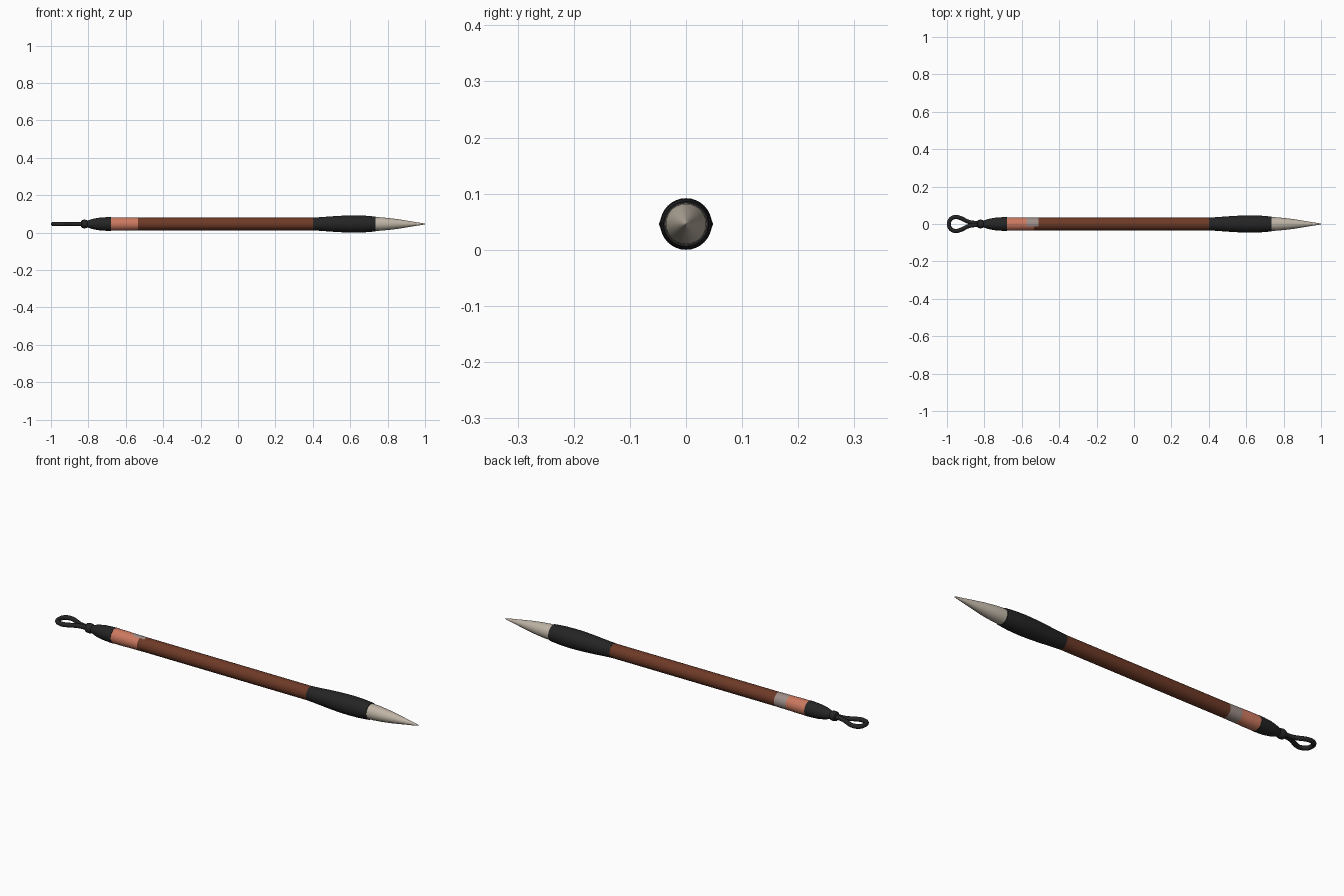
import bpy, bmesh, math

if "Cube" in bpy.data.objects:
    bpy.data.objects.remove(bpy.data.objects["Cube"])

Z = 0.046      # height of the brush axis
SIDES = 32


def material(name, rgb):
    m = bpy.data.materials.new(name)
    m.diffuse_color = (*rgb, 1)
    m.use_nodes = True
    m.node_tree.nodes["Principled BSDF"].inputs["Base Color"].default_value = m.diffuse_color
    return m


BLACK = material("black", (0.018, 0.018, 0.018))
WOOD = material("red brown wood", (0.155, 0.042, 0.02))
COPPER = material("copper", (0.60, 0.19, 0.115))
GREY = material("warm grey", (0.34, 0.27, 0.245))
HAIR = material("pale bristle", (0.52, 0.46, 0.38))


def lathe(name, profile, mats, rule=None):
    """Revolve (x, radius) points around the brush axis and cap both ends."""
    bm = bmesh.new()
    rings = []
    for x, r in profile:
        rings.append([bm.verts.new((x, r * math.cos(a), Z + r * math.sin(a)))
                      for a in (2 * math.pi * i / SIDES for i in range(SIDES))])
    for a, b in zip(rings, rings[1:]):
        for i in range(SIDES):
            j = (i + 1) % SIDES
            bm.faces.new((a[i], a[j], b[j], b[i]))
    bm.faces.new(rings[0])
    bm.faces.new(rings[-1])
    bmesh.ops.recalc_face_normals(bm, faces=bm.faces)
    if rule:
        for f in bm.faces:
            f.material_index = rule(f.calc_center_median())
    me = bpy.data.meshes.new(name)
    bm.to_mesh(me)
    bm.free()
    for m in mats:
        me.materials.append(m)
    ob = bpy.data.objects.new(name, me)
    bpy.context.collection.objects.link(ob)
    bpy.ops.object.select_all(action='DESELECT')
    ob.select_set(True)
    bpy.context.view_layer.objects.active = ob
    bpy.ops.object.shade_smooth_by_angle(angle=math.radians(35))
    return ob


# Wooden handle
lathe("handle", [(-0.52, 0.034), (0.42, 0.034)], [WOOD])

# Copper band, with a grey strip at the back and top
def band_colour(c):
    if c.y > -0.012:
        return 1 if c.x > -0.575 else 0
    return 2 if c.x > -0.535 else 0

lathe("band", [(-0.69, 0.036), (-0.61, 0.036), (-0.60, 0.035), (-0.575, 0.035),
               (-0.535, 0.0345), (-0.51, 0.0343)], [COPPER, GREY, WOOD], band_colour)

# Black end cap and cord knot
lathe("end_cap", [(-0.81, 0.016), (-0.795, 0.022), (-0.77, 0.029), (-0.74, 0.034),
                  (-0.71, 0.036), (-0.68, 0.0372)], [BLACK])
lathe("knot", [(-0.84, 0.012), (-0.834, 0.021), (-0.822, 0.024), (-0.81, 0.022),
               (-0.80, 0.015)], [BLACK])

# Black ferrule, swelling towards the bristles
lathe("ferrule", [(0.40, 0.0345), (0.44, 0.0365), (0.50, 0.041), (0.56, 0.0445),
                  (0.62, 0.046), (0.68, 0.0445), (0.735, 0.040), (0.735, 0.036)], [BLACK])

# Pointed bristle tip
lathe("bristles", [(0.72, 0.037), (0.76, 0.036), (0.80, 0.0325), (0.85, 0.0265),
                   (0.90, 0.0185), (0.95, 0.010), (0.985, 0.005), (1.0, 0.0012)], [HAIR])

# Hanging loop of cord, mirrored across y
half = [(-0.82, 0.006), (-0.87, 0.008), (-0.895, 0.016), (-0.925, 0.031),
        (-0.955, 0.037), (-0.98, 0.026)]
path = half + [(-0.989, 0)] + [(x, -y) for x, y in reversed(half)]
cu = bpy.data.curves.new("hanging_loop", 'CURVE')
cu.dimensions = '3D'
cu.bevel_depth = 0.011
cu.bevel_resolution = 3
cu.resolution_u = 8
cu.use_fill_caps = True
sp = cu.splines.new('BEZIER')
sp.bezier_points.add(len(path) - 1)
for p, (x, y) in zip(sp.bezier_points, path):
    p.co = (x, y, Z)
    p.handle_left_type = p.handle_right_type = 'AUTO'
cu.materials.append(BLACK)
bpy.context.collection.objects.link(bpy.data.objects.new("hanging_loop", cu))
